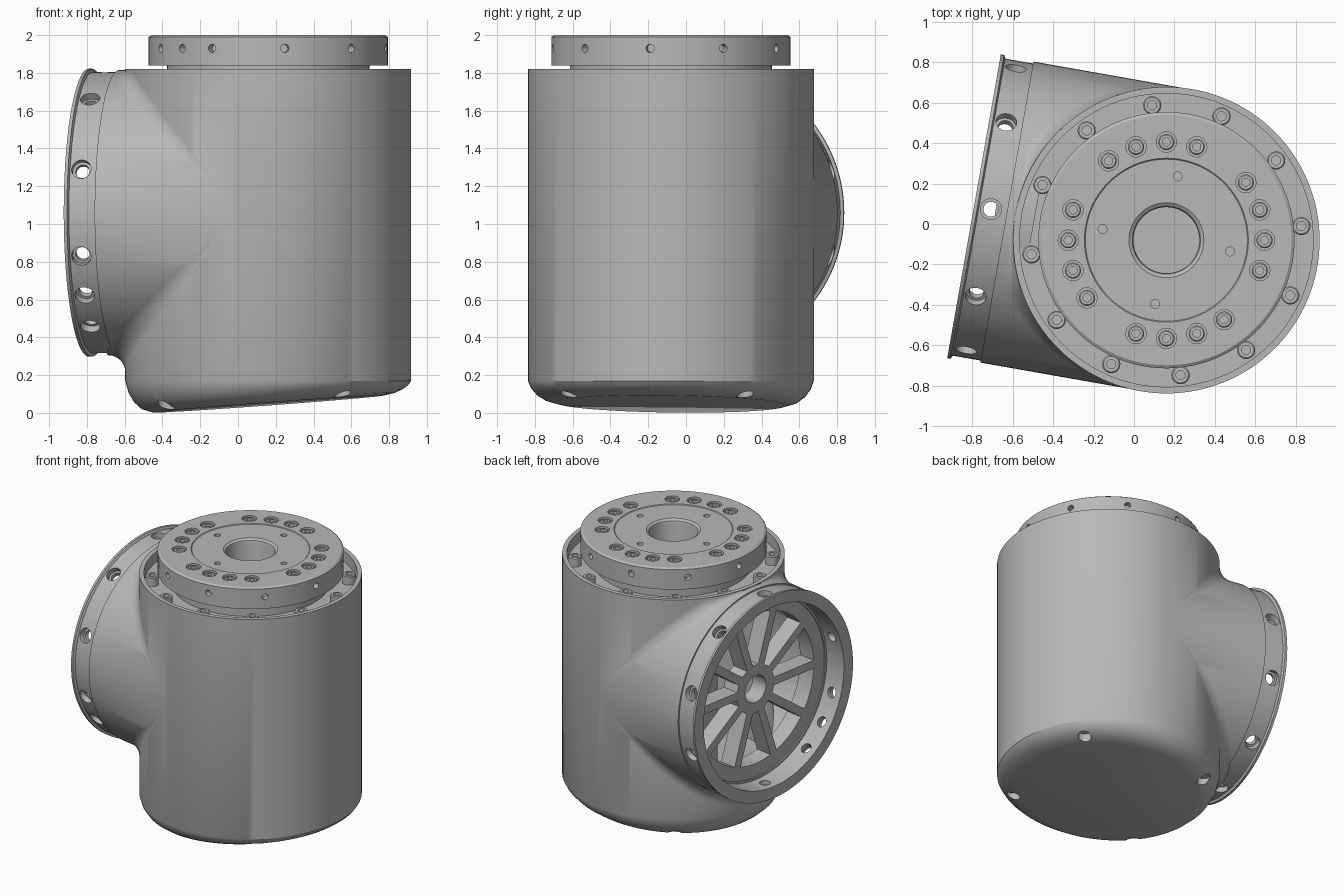
import bpy, bmesh
from math import sin, cos, pi, radians, sqrt
from mathutils import Matrix, Vector

if "Cube" in bpy.data.objects:
    bpy.data.objects.remove(bpy.data.objects["Cube"])

metal = bpy.data.materials.new("grey metal")
metal.use_nodes = True
metal.diffuse_color = (0.48, 0.48, 0.48, 1)
metal.node_tree.nodes["Principled BSDF"].inputs["Base Color"].default_value = (0.48, 0.48, 0.48, 1)

R = 0.757                      # housing radius
ARM_R, ARM_Z = 0.755, 1.06     # side branch radius and height
BODY = Matrix.Translation((0.16, -0.08, 0))
SIDE = Matrix.Translation((0.16, -0.08, ARM_Z)) @ Matrix.Rotation(radians(170), 4, 'Z')
ARM = SIDE @ Matrix.Rotation(pi / 2, 4, 'Y')


def finish(name, bm):
    bmesh.ops.remove_doubles(bm, verts=bm.verts, dist=1e-5)
    bmesh.ops.recalc_face_normals(bm, faces=bm.faces)
    mesh = bpy.data.meshes.new(name)
    bm.to_mesh(mesh)
    bm.free()
    mesh.materials.append(metal)
    obj = bpy.data.objects.new(name, mesh)
    bpy.context.collection.objects.link(obj)
    return obj


def skin(bm, rows, wrap):
    """Bridge closed cross-sections, either into a loop or with end caps."""
    vs = [[bm.verts.new(p) for p in row] for row in rows]
    n, m = len(rows), len(rows[0])
    for i in range(n if wrap else n - 1):
        a, b = vs[i], vs[(i + 1) % n]
        for j in range(m):
            k = (j + 1) % m
            quad = [a[j], a[k], b[k], b[j]]
            if len({tuple(round(c, 5) for c in v.co) for v in quad}) > 2:
                bm.faces.new(quad)
    if not wrap:
        bm.faces.new(vs[0])
        bm.faces.new(vs[-1])


def lathe(name, profile, frames, seg=96):
    """Spin a closed (radius, height) profile, once for each frame."""
    bm = bmesh.new()
    for f in frames:
        rows = []
        for i in range(seg):
            a = 2 * pi * i / seg
            rows.append([f @ Vector((r * cos(a), r * sin(a), z)) for r, z in profile])
        skin(bm, rows, True)
    return finish(name, bm)


def rod(r, z0, z1):
    return [(0, z0), (r, z0), (r, z1), (0, z1)]


def around(base, degs, r, z=0):
    return [base @ Matrix.Rotation(radians(d), 4, 'Z') @ Matrix.Translation((r, 0, z)) for d in degs]


def radial(base, degs, z):
    return [f @ Matrix.Rotation(pi / 2, 4, 'Y') for f in around(base, degs, 0, z)]


def combine(obj, tool, op='DIFFERENCE'):
    tool.hide_render = True
    mod = obj.modifiers.new("bool", 'BOOLEAN')
    mod.operation, mod.solver, mod.object = op, 'EXACT', tool
    dg = bpy.context.evaluated_depsgraph_get()
    mesh = bpy.data.meshes.new_from_object(obj.evaluated_get(dg))
    obj.modifiers.clear()
    obj.data = mesh
    bpy.data.objects.remove(tool)


# Housing with a tilted, rounded bottom cap
def cap_z(s):
    return 0.047 - 0.075 * s

cap = [(0, 1), (0.61, 1), (0.67, 0.87), (0.71, 0.65), (0.74, 0.35), (R, 0)]
housing = lathe("housing", [(r, 0.17 * (1 - t)) for r, t in cap] + [(R, 1.82), (0, 1.82)], [BODY], 128)
inv = SIDE.inverted()
for v in housing.data.vertices:
    if v.co.z < 0.169:
        v.co.z += (1 - v.co.z / 0.17) * cap_z((inv @ v.co).x)

# Side branch, hollow interior and recessed top ledge
combine(housing, lathe("branch", rod(ARM_R, 0, 0.8), [ARM], 128), 'UNION')
combine(housing, lathe("cavity", [(0, 0.22), (0.68, 0.22), (0.68, 1.7), (0.25, 1.7), (0.25, 1.74),
                                  (0.725, 1.74), (0.725, 1.9), (0, 1.9)], [BODY]))
combine(housing, lathe("bore", rod(0.66, 0, 1), [ARM]))
notches = around(BODY, [-54 + 90 * k for k in range(4)], 0.666)
notches = [Matrix.Translation((0, 0, cap_z((inv @ f.translation).x))) @ f for f in notches]
combine(housing, lathe("notches", rod(0.045, -0.1, 0.06), notches, 24))

# Fillets blending the branch into the housing, below and above
for side, name in ((-1, "lower_fillet"), (1, "upper_fillet")):
    rows = []
    for i in range(49):
        y = 0.74 * sin(pi * (i / 48 - 0.5))
        z, d = sqrt(ARM_R ** 2 - y * y), sqrt(R ** 2 - y * y)
        f = 0.1 * z / ARM_R
        if side > 0:
            f = max(0.002, min(f, 1.815 - ARM_Z - z))
        pts = [(d + f - f * cos(a * pi / 16), z + f - f * sin(a * pi / 16)) for a in range(9)]
        pts.append((d - 0.01, z - 0.01))
        rows.append([SIDE @ Vector((px, y, side * pz)) for px, pz in pts])
    bm = bmesh.new()
    skin(bm, rows, False)
    finish(name, bm)

# Side mounting ring with counterbored radial holes
ring = lathe("side_ring", [(0.675, 0.78), (0.745, 0.78), (0.745, 0.94), (0.762, 0.948),
                           (0.762, 0.965), (0.675, 0.965)], [ARM], 128)
ring_holes = [36 * k for k in range(10)] + [54]
step = [(0, 0.6), (0.037, 0.6), (0.037, 0.705), (0.052, 0.705), (0.052, 0.85), (0, 0.85)]
combine(ring, lathe("ring_holes", step, radial(ARM, ring_holes, 0.88), 24))

# Spoked plate inside the branch
plate = lathe("spoked_plate", [(0.1, 0.66), (0.7, 0.66), (0.7, 0.79), (0.1, 0.79)], [ARM])
bm = bmesh.new()
for k in range(10):
    outline = []
    for r, ts in ((0.18, (-1, 1)), (0.56, (1, 0.6, 0.2, -0.2, -0.6, -1))):
        half = pi / 10 - 0.03 / r
        outline += [(r * cos(t * half), r * sin(t * half)) for t in ts]
    turn = ARM @ Matrix.Rotation(radians(36 * k), 4, 'Z')
    skin(bm, [[turn @ Vector((x, y, z)) for x, y in outline] for z in (0.6, 0.9)], False)
axis = (ARM.to_3x3() @ Vector((0, 0, 1))).normalized()
corners = []
for e in bm.edges:
    d = e.verts[1].co - e.verts[0].co
    if abs(d.dot(axis)) > 0.29 and e.calc_face_angle(0) > 0.5:
        corners.append(e)
bmesh.ops.bevel(bm, geom=corners, offset=0.02, segments=4, profile=0.5, affect='EDGES')
combine(plate, finish("windows", bm))

# Rotating output flange with its hollow drive column
flange = lathe("output_flange", [(0.163, 0.21), (0.163, 1.965), (0.168, 1.983), (0.185, 1.995),
                                 (0.4, 1.995), (0.405, 2.0), (0.618, 2.0), (0.633, 1.99),
                                 (0.633, 1.84), (0.535, 1.84), (0.535, 1.735), (0.3, 1.735),
                                 (0.3, 0.21)], [BODY], 128)
bolts = [90 * q + a for q in range(4) for a in (-18, 0, 18, 36)]
combine(flange, lathe("bolt_pockets", rod(0.05, 1.94, 2.1), around(BODY, bolts, 0.485), 24))
combine(flange, lathe("pin_holes", rod(0.022, 1.94, 2.1),
                      around(BODY, [80 + 90 * k for k in range(4)], 0.32), 16))
rim_holes = [-10 + 36 * k for k in range(10)] + [-136]
combine(flange, lathe("rim_holes", rod(0.022, 0.59, 0.7), radial(BODY, rim_holes, 1.93), 16))


# Socket-head screws
def screws(name, r, h, frames):
    lathe(name, [(0, 0), (r, 0), (r, h - 0.006), (r - 0.006, h), (r / 2, h),
                 (r / 2, h - 0.03), (0, h - 0.03)], frames, 24)

screws("flange_screws", 0.04, 0.055, around(BODY, bolts, 0.485, 1.938))
screws("ledge_screws", 0.045, 0.07, around(BODY, [6 + 30 * k for k in range(12)], 0.67, 1.738))

# Smooth shading with crisp edges
for obj in bpy.context.collection.objects:
    if obj.type == 'MESH' and obj.data.materials and obj.data.materials[0] == metal:
        obj.data.shade_smooth()
        obj.data.set_sharp_from_angle(angle=radians(30))
